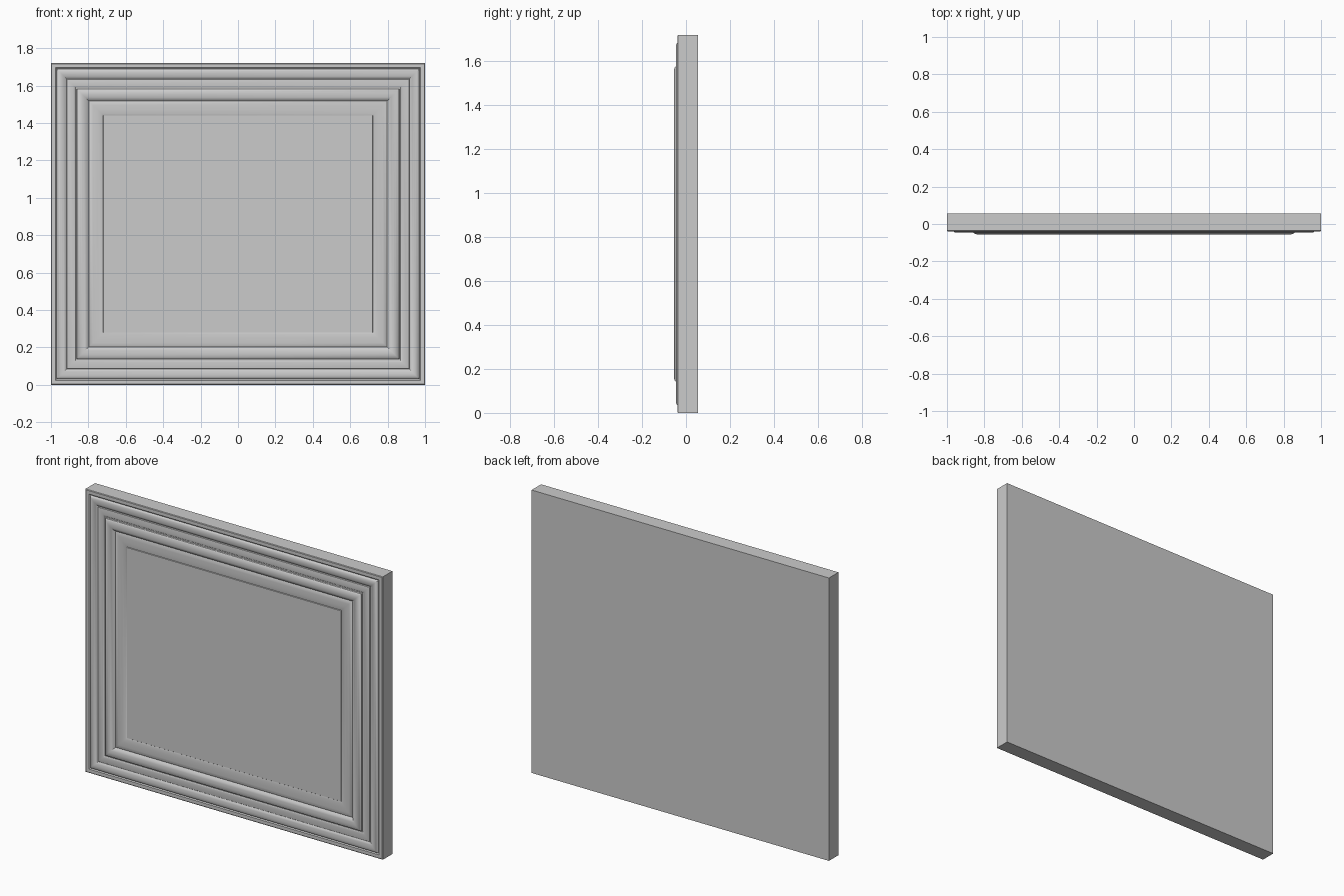
import bpy, bmesh

if "Cube" in bpy.data.objects:
    bpy.data.objects.remove(bpy.data.objects["Cube"])

W, H = 1.0, 1.72          # half width, full height
BACK = 0.055

# moulding profile from the outer edge inwards: (inset, y)
profile = [
    (0.000, -0.036), (0.004, -0.039), (0.024, -0.039), (0.030, -0.034),   # outer lip
    (0.034, -0.039), (0.041, -0.044), (0.050, -0.046), (0.060, -0.045),   # outer bead
    (0.070, -0.042), (0.078, -0.037), (0.084, -0.034),
    (0.087, -0.039), (0.094, -0.041), (0.120, -0.041), (0.127, -0.039),   # flat fillet
    (0.131, -0.035), (0.137, -0.036),                                   # groove
    (0.139, -0.044), (0.147, -0.051), (0.158, -0.055), (0.170, -0.055),   # inner bead
    (0.182, -0.052), (0.194, -0.046), (0.203, -0.037),
    (0.207, -0.040), (0.225, -0.042), (0.250, -0.042), (0.270, -0.040),   # inner border
    (0.279, -0.036),
]


def ring(bm, inset, y):
    x = W - inset
    return [bm.verts.new(p) for p in
            ((-x, y, inset), (x, y, inset), (x, y, H - inset), (-x, y, H - inset))]


def bridge(bm, a, b):
    for i in range(4):
        j = (i + 1) % 4
        bm.faces.new((a[i], a[j], b[j], b[i]))


def make_object(name, bm):
    bmesh.ops.recalc_face_normals(bm, faces=bm.faces)
    me = bpy.data.meshes.new(name)
    bm.to_mesh(me)
    bm.free()
    ob = bpy.data.objects.new(name, me)
    bpy.context.collection.objects.link(ob)
    bpy.context.view_layer.objects.active = ob
    ob.select_set(True)
    bpy.ops.object.shade_smooth_by_angle(angle=0.6)
    ob.select_set(False)
    return ob


# one closed shell: back board, mitred mouldings and flat centre panel
bm = bmesh.new()
rings = [ring(bm, 0, BACK)] + [ring(bm, i, y) for i, y in profile]
rings.append(ring(bm, 0.281, -0.039))
bm.faces.new(rings[0])
for a, b in zip(rings, rings[1:]):
    bridge(bm, a, b)
bm.faces.new(rings[-1])
make_object("moulded_panel", bm)
